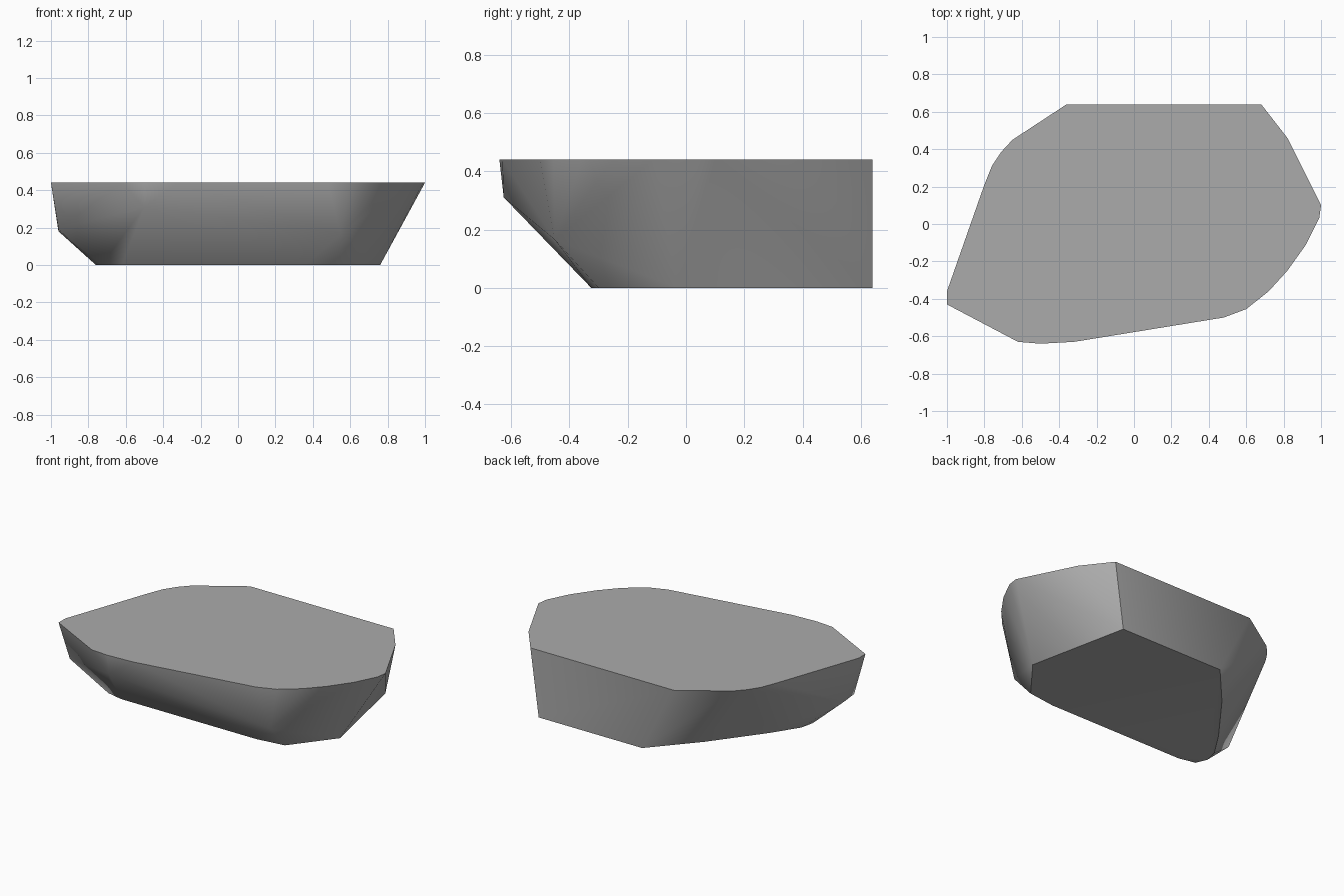
import bpy
import bmesh
import math

cube = bpy.data.objects.get("Cube")
if cube:
    bpy.data.objects.remove(cube, do_unlink=True)

HEIGHT = 0.44

# Flat top rim, counter-clockwise from the rear edge
rim = [(0.68, 0.64), (-0.36, 0.64), (-0.65, 0.45), (-0.71, 0.385),
       (-0.76, 0.31), (-0.80, 0.21), (-1.0, -0.36), (-1.0, -0.43),
       (-0.62, -0.63), (-0.5, -0.64), (-0.32, -0.63), (0.48, -0.5),
       (0.6, -0.455), (0.72, -0.36), (0.82, -0.25), (0.92, -0.11),
       (0.99, 0.03), (1.0, 0.1), (0.82, 0.46)]

# Smaller flat underside
base = [(0.62, 0.64), (-0.13, 0.64), (-0.38, 0.36), (-0.63, 0.03),
        (-0.74, -0.14), (-0.76, -0.23), (-0.73, -0.3), (-0.62, -0.325),
        (0.36, -0.325), (0.55, -0.3), (0.76, -0.03)]

# Chipped corners part way up the sides
chips = [(-0.96, -0.27, 0.18), (-0.96, -0.37, 0.19),
         (-0.5, -0.625, 0.31), (0.55, -0.45, 0.165)]

points = [(x, y, HEIGHT) for x, y in rim] + [(x, y, 0) for x, y in base] + chips

# Wrap the points in one convex stone
bm = bmesh.new()
for p in points:
    bm.verts.new(p)
hull = bmesh.ops.convex_hull(bm, input=bm.verts[:])
loose = [v for v in bm.verts if not v.link_faces]
bmesh.ops.delete(bm, geom=loose, context='VERTS')
bmesh.ops.dissolve_limit(bm, angle_limit=math.radians(0.5),
                         verts=bm.verts[:], edges=bm.edges[:])
bmesh.ops.recalc_face_normals(bm, faces=bm.faces[:])

mesh = bpy.data.meshes.new("rock_slab")
bm.to_mesh(mesh)
bm.free()
rock = bpy.data.objects.new("rock_slab", mesh)
bpy.context.collection.objects.link(rock)

# Plain grey stone
stone = bpy.data.materials.new("grey_stone")
stone.use_nodes = True
grey = (0.41, 0.41, 0.41, 1)
stone.diffuse_color = grey
stone.node_tree.nodes["Principled BSDF"].inputs["Base Color"].default_value = grey
mesh.materials.append(stone)

# Soft facets with crisp rims
bpy.ops.object.select_all(action='DESELECT')
rock.select_set(True)
bpy.context.view_layer.objects.active = rock
bpy.ops.object.shade_smooth_by_angle(angle=math.radians(42))
